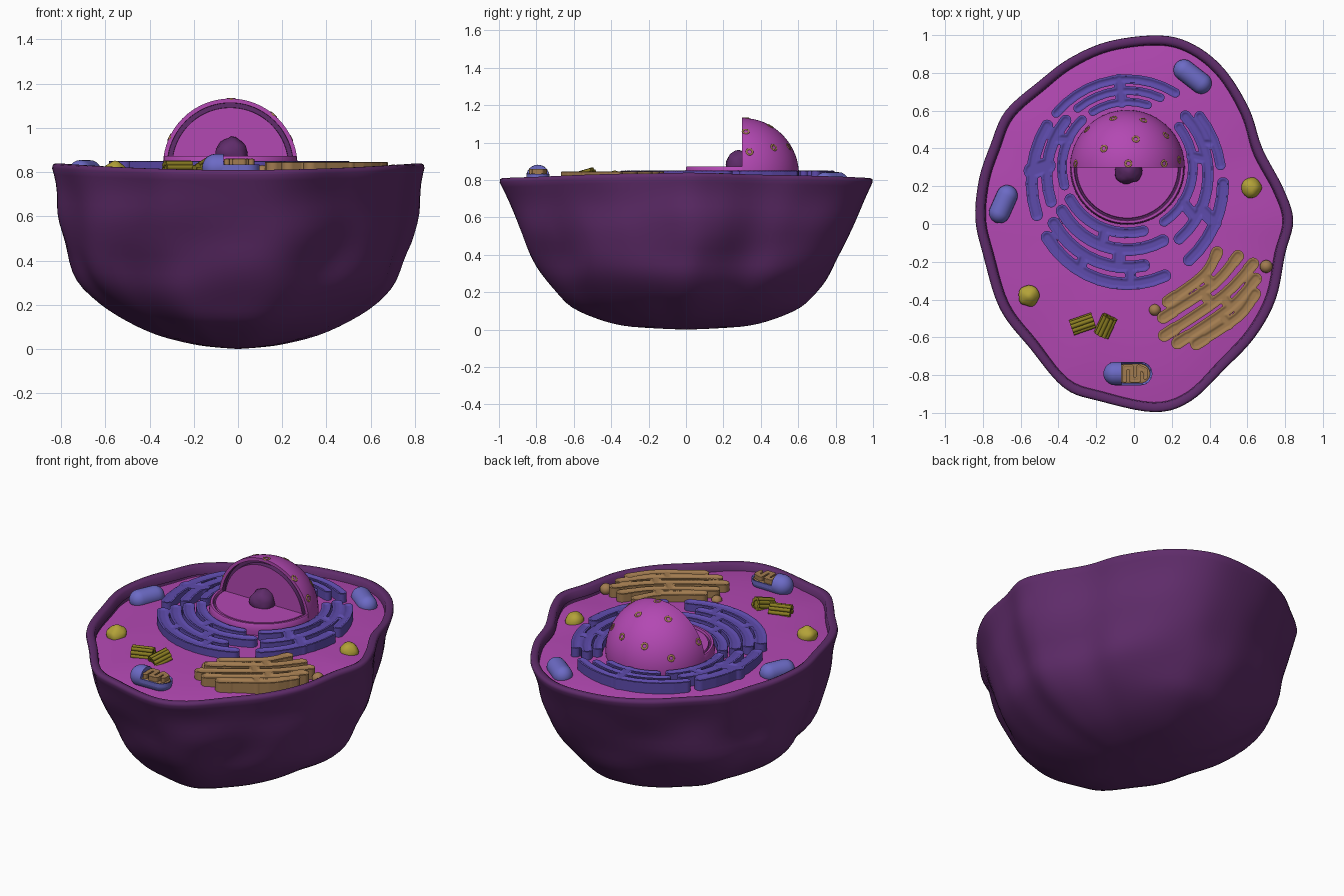
import bpy, bmesh, math
from math import sin, cos, pi, radians
from mathutils import Vector, Matrix, noise

if "Cube" in bpy.data.objects:
    bpy.data.objects.remove(bpy.data.objects["Cube"])

def material(name, col):
    m = bpy.data.materials.new(name)
    m.diffuse_color = (*col, 1)
    m.use_nodes = True
    m.node_tree.nodes["Principled BSDF"].inputs["Base Color"].default_value = m.diffuse_color
    return m

PURPLE = material("dark purple", (.115, .025, .145))
PINK = material("magenta", (.45, .065, .45))
VIOLET = material("violet", (.11, .07, .41))
BLUE = material("blue", (.15, .145, .56))
TAN = material("tan", (.36, .20, .08))
YELLOW = material("yellow", (.45, .36, .04))
OLIVE = material("olive", (.25, .20, .015))

def finish(bm, name, mats, angle=45):
    bmesh.ops.remove_doubles(bm, verts=bm.verts, dist=1e-5)
    me = bpy.data.meshes.new(name)
    bm.to_mesh(me)
    bm.free()
    for m in mats:
        me.materials.append(m)
    ob = bpy.data.objects.new(name, me)
    bpy.context.collection.objects.link(ob)
    bpy.ops.object.select_all(action='DESELECT')
    ob.select_set(True)
    bpy.context.view_layer.objects.active = ob
    bpy.ops.object.shade_smooth_by_angle(angle=radians(angle))
    return ob

def loft(bm, rings, closed=True, idx=None):
    vs = [[bm.verts.new(p) for p in r] for r in rings]
    n = len(rings[0])
    for i in range(len(rings) - 1):
        for j in range(n if closed else n - 1):
            k = (j + 1) % n
            f = bm.faces.new((vs[i][j], vs[i][k], vs[i + 1][k], vs[i + 1][j]))
            f.material_index = idx[i] if idx else 0

def lathe(bm, profile, M, steps=24, a0=0, a1=2 * pi, idx=None):
    # profile of (height, radius) turned round the local z axis
    closed = abs(a1 - a0 - 2 * pi) < 1e-6
    n = steps if closed else steps + 1
    ang = [a0 + (a1 - a0) * j / steps for j in range(n)]
    loft(bm, [[M @ Vector((r * cos(a), r * sin(a), h)) for a in ang] for h, r in profile], closed, idx)

def along(p, d):
    return Matrix.Translation(p) @ Vector(d).to_track_quat('Z', 'Y').to_matrix().to_4x4()

def spline(pts, n, closed):
    pts = [Vector(p) for p in pts]
    m, out = len(pts), []
    for i in range(m if closed else m - 1):
        q = [pts[(i + k) % m] if closed else pts[min(max(i + k, 0), m - 1)] for k in (-1, 0, 1, 2)]
        for s in range(n):
            t = s / n
            out.append(.5 * (2 * q[1] + (q[2] - q[0]) * t + (2 * q[0] - 5 * q[1] + 4 * q[2] - q[3]) * t * t
                             + (3 * q[1] - q[0] - 3 * q[2] + q[3]) * t ** 3))
    return out if closed else out + [pts[-1]]

# cell membrane: lumpy bowl with a rounded rim
outline = spline([(.14, 1), (-.13, .97), (-.34, .88), (-.5, .76), (-.68, .6), (-.76, .42), (-.82, .24), (-.84, .03),
                  (-.8, -.16), (-.71, -.45), (-.55, -.66), (-.37, -.87), (-.18, -.94), (.11, -.998), (.3, -.94),
                  (.48, -.77), (.64, -.6), (.75, -.4), (.8, -.16), (.843, .02), (.79, .19), (.68, .4), (.61, .61),
                  (.48, .82), (.32, .95)], 5, True)

def rim_z(p):
    return .808 + .03 * (p.x / .84) ** 2

levels = spline([(0, .001, .001), (.008, .13, .18), (.022, .25, .34), (.06, .43, .48), (.12, .59, .61), (.2, .74, .69),
                 (.3, .86, .765), (.42, .92, .83), (.55, .955, .89), (.68, .97, .945), (.79, 1, .998)], 3, False)
rings = []
for z, sx, sy in levels:
    ring = []
    for p in outline:
        w = 1 + .045 * sin(pi * min(z / .79, 1)) * noise.noise(Vector((p.x * 2.5, p.y * 2.5, z * 4)))
        ring.append(Vector((p.x * sx * w, p.y * sy * w, z * rim_z(p) / .81)))
    rings.append(ring)

def inset(off, dz):
    return [Vector((*(p * (1 - off / p.length)), rim_z(p) + dz)) for p in outline]

rings += [inset(.004, -.004), inset(.014, .001), inset(.034, .001), inset(.05, -.008), inset(.056, -.05)]
bm = bmesh.new()
loft(bm, rings)
finish(bm, "cell_membrane", [PURPLE], 60)

# cytoplasm floor
def floor_z(s):
    return .805 - .035 * s ** 4
bm = bmesh.new()
loft(bm, [[Vector((*(p * (1 - .053 / p.length) * s), floor_z(s))) for p in outline]
          for s in (1, .93, .85, .75, .6, .4, .2, .001)])
finish(bm, "cytoplasm", [PINK], 60)

# nucleus: back dome, vertical cut face, lower front lip
C, R = Vector((-.035, .3, .828)), .304
T = Matrix.Translation(C)
bm = bmesh.new()
lathe(bm, [(R * sin(a), R * cos(a)) for a in [radians(-12 + 102 * i / 18) for i in range(19)]], T, 36, 0, pi)
lathe(bm, [(0, 0), (0, .263), (.03, .264), (.03, .284), (0, .285), (0, R)],
      T @ Matrix.Rotation(-pi / 2, 4, 'X'), 40, pi, 2 * pi, [0, 1, 1, 1, 0])
lathe(bm, [(-.06, .297), (0, R), (.038, .3), (.044, .296), (.044, .283), (.03, .279), (.03, .271), (.04, .268), (.04, 0)],
      T, 40, pi, 2 * pi, [0, 0, 0, 0, 0, 1, 0, 0])
finish(bm, "nucleus", [PINK, PURPLE], 40)

# nucleolus
bm = bmesh.new()
bmesh.ops.create_icosphere(bm, subdivisions=3, radius=.073, matrix=Matrix.Translation((-.03, .285, .882)))
for v in bm.verts:
    v.co += (v.co - Vector((-.03, .285, .882))) * .15 * noise.noise(v.co * 22)
finish(bm, "nucleolus", [PURPLE], 60)

# nuclear pores: small rings on the dome
bm = bmesh.new()
for x, y in [(-.11, .56), (.05, .55), (-.25, .5), (.17, .47), (-.16, .4), (.01, .45), (-.31, .32),
             (-.03, .32), (.16, .32), (.24, .34)]:
    dx, dy = x - C.x, y - C.y
    n = Vector((dx, dy, math.sqrt(max(R * R - dx * dx - dy * dy, .0004)))).normalized()
    lathe(bm, [(.006 * sin(a), .016 + .006 * cos(a)) for a in [2 * pi * i / 8 for i in range(9)]],
          along(C + n * (R - .003), n), 14)
finish(bm, "nuclear_pores", [TAN], 60)

# flat folded plates: a union of thick line segments with a raised border
def plate(name, segs, bot, top, mat, h=.006, dip=.008, border=.007):
    def d(x, y):
        best = 9
        for ax, ay, bx, by, r in segs:
            ux, uy, px, py = bx - ax, by - ay, x - ax, y - ay
            t = (px * ux + py * uy) / (ux * ux + uy * uy + 1e-12)
            t = 0 if t < 0 else 1 if t > 1 else t
            px -= t * ux
            py -= t * uy
            e = math.sqrt(px * px + py * py) - r
            if e < best:
                best = e
        return best
    x0 = min(min(s[0], s[2]) - s[4] for s in segs) - h
    y0 = min(min(s[1], s[3]) - s[4] for s in segs) - h
    nx = int((max(max(s[0], s[2]) + s[4] for s in segs) - x0) / h) + 2
    ny = int((max(max(s[1], s[3]) + s[4] for s in segs) - y0) / h) + 2
    D = [[d(x0 + i * h, y0 + j * h) for j in range(ny + 1)] for i in range(nx + 1)]
    bm, V = bmesh.new(), {}
    for i in range(nx):
        for j in range(ny):
            cs = [(i, j), (i + 1, j), (i + 1, j + 1), (i, j + 1)]
            if sum(D[a][b] for a, b in cs) < 0:
                for a, b in cs:
                    if (a, b) not in V:
                        s = min(max((-D[a][b] - border) / .012, 0), 1)
                        V[a, b] = bm.verts.new((x0 + a * h, y0 + b * h, top - dip * s * s * (3 - 2 * s)))
                bm.faces.new([V[c] for c in cs])
    edge = [e for e in bm.edges if e.is_boundary]
    for v in {v for e in edge for v in e.verts}:
        for _ in range(2):
            x, y = v.co.x, v.co.y
            c = d(x, y)
            g = Vector((d(x + .001, y) - d(x - .001, y), d(x, y + .001) - d(x, y - .001), 0))
            if g.length > 1e-6:
                v.co -= g.normalized() * c
        v.co.z = top - .002
    ext = bmesh.ops.extrude_edge_only(bm, edges=edge)["geom"]
    for v in ext:
        if isinstance(v, bmesh.types.BMVert):
            v.co.z = bot
    bmesh.ops.recalc_face_normals(bm, faces=bm.faces)
    return finish(bm, name, [mat], 50)

def path(pts, r):
    return [(*a, *b, r) for a, b in zip(pts, pts[1:])]

# endoplasmic reticulum: broken rings round the nucleus, joined by bridges
def ring_pt(t, deg):
    c, s = cos(radians(deg)), sin(radians(deg))
    return (-.035 + (.347 + .16 * t) * c, .3 - .075 * t + (.347 + .195 * t) * s)

segs = []
for t, a, b, r in [(1, 60, 138, .025), (.5, 66, 128, .023), (0, 72, 122, .022),
                   (1, 147, 199, .032), (.5, 140, 199, .030), (0, 134, 196, .026),
                   (1, 213, 293, .033), (.67, 211, 281, .033), (.33, 210, 298, .033), (0, 209, 284, .029),
                   (1, -50, -1, .032), (.5, -50, 44, .030), (0, -56, 38, .026), (.95, 9, 40, .027)]:
    n = max(3, round((b - a) / 8))
    segs += path([ring_pt(t, a + (b - a) * i / n) for i in range(n + 1)], r)
for t, u, a, r in [(0, 1, 95, .03), (.5, 1, 174, .045), (0, .5, 155, .03), (0, .33, 250, .03), (.33, .67, 264, .035),
                   (.67, 1, 240, .03), (.67, 1, 272, .03), (0, .5, 10, .03), (.5, 1, -24, .035),
                   (.5, .95, 22, .025), (0, .5, -32, .03)]:
    segs += path([ring_pt(t, a), ring_pt(u, a)], r)
plate("endoplasmic_reticulum", segs, .78, .85, VIOLET)

# golgi stack and its vesicles
golgi = [[(.44, -.15), (.37, -.27), (.18, -.41)], [(.55, -.17), (.42, -.32), (.155, -.495)],
         [(.63, -.21), (.47, -.38), (.16, -.59)], [(.645, -.29), (.51, -.44), (.23, -.63)],
         [(.64, -.37), (.55, -.49), (.33, -.635)]]
segs = []
for g in golgi:
    p = [tuple(q) for q in spline(g, 4, False)]
    segs += path(p, .029) + path(p[:2], .032) + path(p[-2:], .033)
segs += path([(.37, -.27), (.42, -.32)], .03) + path([(.36, -.36), (.41, -.42)], .03) \
    + path([(.47, -.38), (.51, -.44)], .03) + path([(.46, -.48), (.5, -.53)], .03)
plate("golgi_apparatus", segs, .76, .846, TAN)

def ball(name, p, r, mat, lump=0):
    bm = bmesh.new()
    bmesh.ops.create_icosphere(bm, subdivisions=3, radius=r, matrix=Matrix.Translation(p))
    for v in bm.verts:
        v.co += (v.co - Vector(p)) * lump * noise.noise(v.co * 25)
    finish(bm, name, [mat], 40)

ball("vesicle_right", (.70, -.225, .80), .034, TAN)
ball("vesicle_left", (.11, -.455, .80), .031, TAN)
ball("lysosome_right", (.62, .19, .785), .054, YELLOW, .15)
ball("lysosome_left", (-.557, -.38, .79), .057, YELLOW, .15)

# mitochondria
def capsule(bm, p, q, r):
    p, q = Vector(p), Vector(q)
    L = (q - p).length
    prof = [(-r * cos(a), r * sin(a)) for a in [pi / 2 * i / 8 for i in range(9)]]
    prof += [(L * .25, r), (L * .5, r), (L * .75, r)] + [(L - h, s) for h, s in reversed(prof)]
    lathe(bm, prof, along(p, q - p), 24)

for name, p, q in [("mitochondrion_back", (.265, .815, .786), (.355, .745, .786)),
                   ("mitochondrion_left", (-.672, .15, .798), (-.712, .06, .798))]:
    bm = bmesh.new()
    capsule(bm, p, q, .056)
    finish(bm, name, [BLUE])

# opened mitochondrion: right part cut level, with folded inside
zc, my = .82, -.792
bm = bmesh.new()
capsule(bm, (-.1, my, zc), (.035, my, zc), .062)
gone = [f for f in bm.faces if f.calc_center_median().z > zc + .001 and f.calc_center_median().x > -.07]
bmesh.ops.delete(bm, geom=gone, context='FACES')
lathe(bm, [(0, 0), (0, .061), (.005, .061), (.005, 0)], along((-.071, my, zc), (1, 0, 0)), 24)
finish(bm, "mitochondrion_cut", [BLUE])
plate("mitochondrion_cut_wall", [(-.06, my, .035, my, .062)], zc - .01, zc + .015, BLUE, .006, .02, .004)
plate("mitochondrion_matrix", [(-.05, my, .035, my, .05)], zc - .01, zc + .012, TAN, .006, 0)
fold = []
for i, (x, k) in enumerate([(-.05, .034), (-.013, .034), (.024, .034), (.06, .018)]):
    s = 1 if i % 2 else -1
    fold += [(x, my + s * k), (x, my - s * k)]
plate("mitochondrion_cristae", path(fold, .0135), zc - .01, zc + .04, TAN, .004, .003, .004)

# centrioles: bundles of nine tubes
for name, p, d, L in [("centriole_left", (-.272, -.53, .81), (.95, .33, .0), .125),
                      ("centriole_right", (-.15, -.54, .813), (.4, .85, .25), .11)]:
    bm = bmesh.new()
    M = along(p, d)
    lathe(bm, [(-L / 2 + .006, 0), (-L / 2 + .006, .028), (L / 2 - .006, .028), (L / 2 - .006, 0)], M, 18)
    for k in range(9):
        a = 2 * pi * k / 9
        lathe(bm, [(-L / 2, 0), (-L / 2, .0115), (L / 2, .0115), (L / 2, 0)],
              M @ Matrix.Translation((.032 * cos(a), .032 * sin(a), 0)), 8)
    finish(bm, name, [OLIVE], 50)
